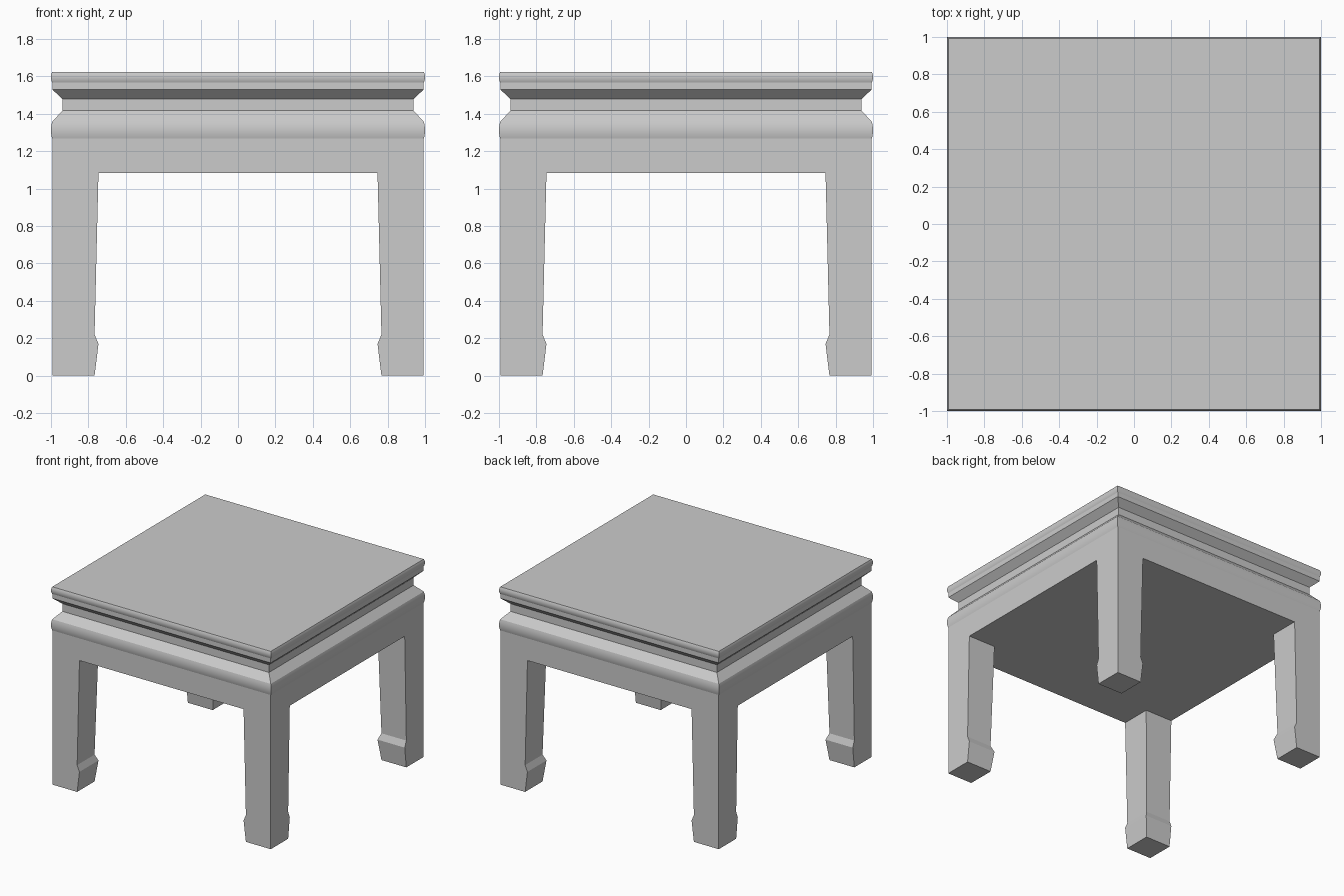
import bpy, bmesh

if "Cube" in bpy.data.objects:
    bpy.data.objects.remove(bpy.data.objects["Cube"])

OUT = 0.993      # half width of legs and flat edges
IN = 0.746       # half width of the opening
Z_APRON, Z_MOULD = 1.085, 1.267


def finish(bm, name):
    bmesh.ops.recalc_face_normals(bm, faces=bm.faces)
    mesh = bpy.data.meshes.new(name)
    bm.to_mesh(mesh)
    bm.free()
    obj = bpy.data.objects.new(name, mesh)
    bpy.context.collection.objects.link(obj)
    bpy.ops.object.select_all(action='DESELECT')
    obj.select_set(True)
    bpy.context.view_layer.objects.active = obj
    bpy.ops.object.shade_smooth_by_angle(angle=0.35)
    return obj


def bulge(z0, z1, n=8):
    """Slightly rounded edge as (half width, height) points."""
    pts = []
    for i in range(n + 1):
        t = i / n
        pts.append((OUT + (1 - OUT) * (1 - (2 * t - 1) ** 2), z0 + (z1 - z0) * t))
    return pts


def square_loft(name, profile, cap=False):
    """Sweep a (half width, height) profile round a square."""
    bm = bmesh.new()
    rings = [[bm.verts.new((sx * r, sy * r, z))
              for sx, sy in ((-1, -1), (1, -1), (1, 1), (-1, 1))] for r, z in profile]
    for a, b in zip(rings, rings[1:]):
        for i in range(4):
            j = (i + 1) % 4
            bm.faces.new((a[i], a[j], b[j], b[i]))
    if cap:
        bm.faces.new(rings[-1])
    # consistent outward normals even when the band is open
    obj = finish(bm, name)
    return obj


# apron and four legs: 3 x 3 grid underside, corner cells pulled down into legs
bm = bmesh.new()
bmesh.ops.create_grid(bm, x_segments=3, y_segments=3, size=1)
for v in bm.verts:
    for k in (0, 1):
        v.co[k] = (OUT if abs(v.co[k]) > 0.6 else IN) * (1 if v.co[k] > 0 else -1)
    v.co.z = Z_APRON
rim = [e for e in bm.edges if e.is_boundary]
corners = [f for f in bm.faces
           if min(abs(f.calc_center_median().x), abs(f.calc_center_median().y)) > 0.5]

# apron sides
up = bmesh.ops.extrude_edge_only(bm, edges=rim)
for v in up['geom']:
    if isinstance(v, bmesh.types.BMVert):
        v.co.z = Z_MOULD
top_edges = [e for e in bm.edges if all(abs(v.co.z - Z_MOULD) < 1e-5 for v in e.verts)]
bmesh.ops.contextual_create(bm, geom=top_edges)

# tapered legs with a flared foot on the inner sides
for face in corners:
    for z, inner in ((0.22, 0.767), (0.17, 0.746), (0.0, 0.767)):
        new = bmesh.ops.extrude_discrete_faces(bm, faces=[face])['faces'][0]
        for v in new.verts:
            for k in (0, 1):
                if abs(v.co[k]) < 0.9:
                    v.co[k] = inner if v.co[k] > 0 else -inner
            v.co.z = z
        face = new
bmesh.ops.dissolve_limit(bm, angle_limit=0.002, verts=bm.verts, edges=bm.edges)
finish(bm, "apron_and_legs")

# moulding above the apron, sloping in to the waist
square_loft("lower_moulding", bulge(Z_MOULD, 1.358) + [(0.939, 1.417)])
# recessed waist
square_loft("waist", [(0.939, 1.417), (0.939, 1.48)])
# table top with undercut and rounded edge
square_loft("table_top", [(0.939, 1.48), (OUT, 1.53)] + bulge(1.567, 1.625), cap=True)
